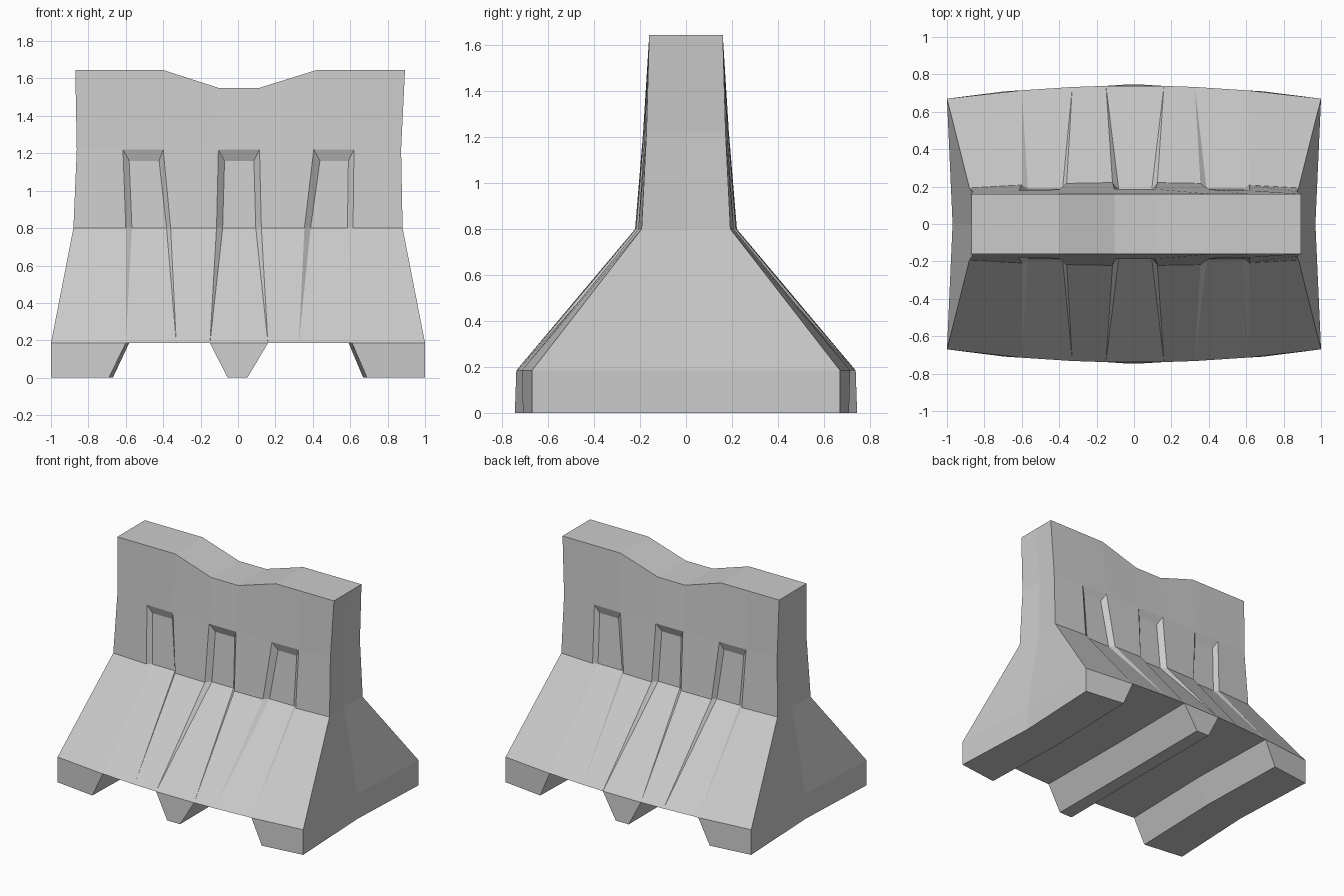
import bpy
import bmesh

cube = bpy.data.objects.get("Cube")
if cube:
    bpy.data.objects.remove(cube, do_unlink=True)

concrete = bpy.data.materials.new("concrete_grey")
concrete.use_nodes = True
colour = (0.6, 0.6, 0.6, 1)
concrete.diffuse_color = colour
concrete.node_tree.nodes["Principled BSDF"].inputs["Base Color"].default_value = colour

# Levels of the wall: foot, skirt, shoulder, recess head, crest
FOOT, SKIRT, SHOULDER, HEAD, CREST = range(5)
heights = [0, 0.185, 0.8, 1.22, 1.645]
columns = [
    [-1, -0.69, -0.5, -0.055, 0.05, 0.5, 0.69, 1],
    [-1, -0.6, -0.33, -0.15, 0.16, 0.325, 0.61, 1],
    [-0.88, -0.6, -0.36, -0.115, 0.125, 0.355, 0.615, 0.88],
    [-0.862, -0.615, -0.4, -0.105, 0.115, 0.405, 0.62, 0.872],
    [-0.87, -0.615, -0.4, -0.105, 0.115, 0.42, 0.62, 0.893],
]
# Half depth at the ends and at the middle, and the pinch along the centre line
depths = [(0.67, 0.745), (0.67, 0.74), (0.193, 0.222), (0.172, 0.187), (0.16, 0.16)]
pinch = [0.97, 0.97, 0.98, 0.99, 1]
RECESSES = (1, 3, 5)

bm = bmesh.new()
grid = {}


def point(side, level, col):
    """Shared vertex of the wall lattice; side is front, centre or back."""
    key = (side, level, col)
    if key not in grid:
        x = columns[level][col]
        end, middle = depths[level]
        y = side * (middle - (middle - end) * x * x / columns[level][-1] ** 2)
        z = heights[level]
        if level == CREST and col in (3, 4):
            z -= 0.095
        grid[key] = bm.verts.new((x * (1 if side else pinch[level]), y, z))
    return grid[key]


def face(*verts):
    bm.faces.new(verts)


def panel(side, level, col):
    face(point(side, level, col), point(side, level, col + 1),
         point(side, level + 1, col + 1), point(side, level + 1, col))


def strip(side, level, col):
    """Flat piece running from the centre line to one long side."""
    face(point(0, level, col), point(0, level, col + 1),
         point(side, level, col + 1), point(side, level, col))


def upright(side, level, col):
    """Piece standing across the wall, at an end or beside a foot."""
    face(point(0, level, col), point(side, level, col),
         point(side, level + 1, col), point(0, level + 1, col))


def recess(side, col):
    """Tapering niche that runs out at the skirt."""
    low, mid, top = ([point(side, lv, c) for c in (col, col + 1)]
                     for lv in (SKIRT, SHOULDER, HEAD))
    inner_mid, inner_top = [], []
    for i, inset in enumerate((0.033, -0.022 if col == 1 else -0.03)):
        inner_mid.append(bm.verts.new((mid[i].co.x + inset, side * 0.187, heights[SHOULDER])))
        inner_top.append(bm.verts.new((top[i].co.x + inset, side * 0.16, 1.16)))
    face(low[0], low[1], inner_mid[1], inner_mid[0])
    face(inner_mid[0], inner_mid[1], inner_top[1], inner_top[0])
    face(inner_top[0], inner_top[1], top[1], top[0])
    for i in (0, 1):
        face(low[i], inner_mid[i], mid[i])
        face(mid[i], inner_mid[i], inner_top[i], top[i])


for side in (-1, 1):
    # Long faces, crest and underside
    for col in range(7):
        strip(side, CREST, col)
        panel(side, HEAD, col)
        if col in RECESSES:
            recess(side, col)
        else:
            panel(side, SKIRT, col)
            panel(side, SHOULDER, col)
        if col in (0, 3, 6):
            panel(side, FOOT, col)
            strip(side, FOOT, col)
        else:
            strip(side, SKIRT, col)
    # Sloping sides of the feet
    for col in (1, 3, 4, 6):
        upright(side, FOOT, col)
    # End faces
    for level in range(4):
        for col in (0, 7):
            upright(side, level, col)

bmesh.ops.recalc_face_normals(bm, faces=bm.faces)
mesh = bpy.data.meshes.new("concrete_barrier")
bm.to_mesh(mesh)
bm.free()
mesh.materials.append(concrete)
barrier = bpy.data.objects.new("concrete_barrier", mesh)
bpy.context.collection.objects.link(barrier)
